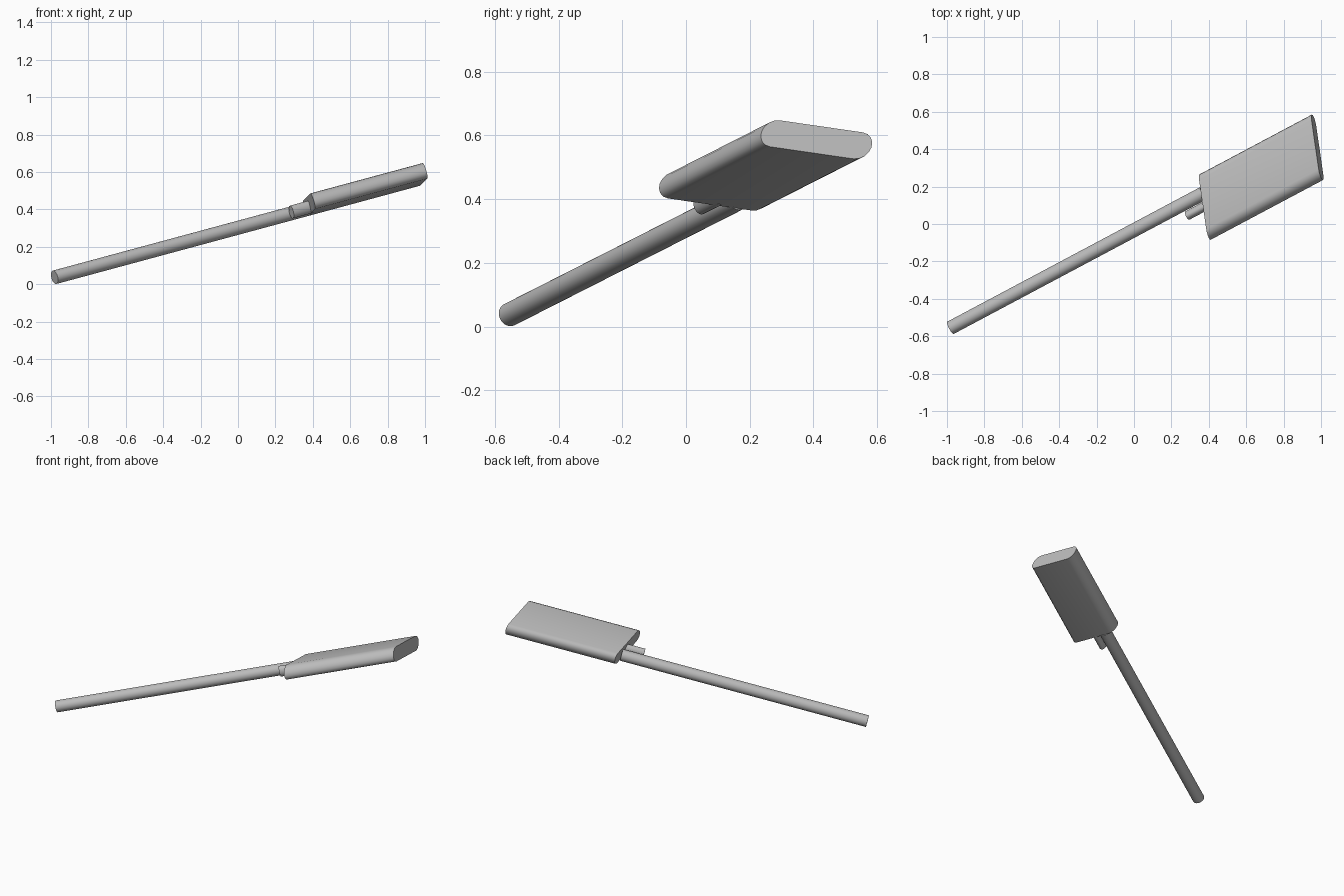
import bpy, bmesh, math
from mathutils import Vector

cube = bpy.data.objects.get("Cube")
if cube:
    bpy.data.objects.remove(cube, do_unlink=True)

grey = bpy.data.materials.new("plain_grey")
grey.use_nodes = True
colour = (0.5, 0.5, 0.5, 1)
grey.diffuse_color = colour
grey.node_tree.nodes["Principled BSDF"].inputs["Base Color"].default_value = colour

# Shared direction of handle, peg and head
along = Vector((1, 0.532, 0.27)).normalized()


def ring(a, b, count):
    """Ellipse profile with half axes a and b."""
    return [a * math.cos(i * math.tau / count) + b * math.sin(i * math.tau / count)
            for i in range(count)]


def pill(width, thick, round_part, steps):
    """Flat profile with two fully rounded sides."""
    pts = []
    for side in (1, -1):
        for i in range(steps + 1):
            ang = math.pi * (i / steps - 0.5)
            pts.append(side * (width * (0.5 - round_part + round_part * math.cos(ang))
                               + thick * 0.5 * math.sin(ang)))
    return pts


def sweep(name, profile, start, length):
    """Extrude a profile along the shared direction and cap both ends."""
    bm = bmesh.new()
    face = bm.faces.new([bm.verts.new(start + p) for p in profile])
    new = bmesh.ops.extrude_face_region(bm, geom=[face], use_keep_orig=True)["geom"]
    bmesh.ops.translate(bm, vec=along * length,
                        verts=[v for v in new if isinstance(v, bmesh.types.BMVert)])
    bmesh.ops.recalc_face_normals(bm, faces=bm.faces)
    mesh = bpy.data.meshes.new(name)
    bm.to_mesh(mesh)
    bm.free()
    mesh.materials.append(grey)
    obj = bpy.data.objects.new(name, mesh)
    bpy.context.collection.objects.link(obj)
    bpy.ops.object.select_all(action="DESELECT")
    obj.select_set(True)
    bpy.context.view_layer.objects.active = obj
    bpy.ops.object.shade_smooth_by_angle(angle=math.radians(40))
    return obj


# Long round handle
side = along.cross(Vector((0, 0, 1))).normalized()
up = side.cross(along)
sweep("handle", ring(side * 0.037, up * 0.037, 32), Vector((-0.981, -0.555, 0.037)), 1.575)

# Flat slanted head with rounded long sides
width = Vector((-0.05, 0.345, -0.05))
thick = Vector((-0.025, 0.03, 0.083))
head_length = 0.70
head_centre = Vector((0.68, 0.25, 0.506))
sweep("head", pill(width, thick, 0.12, 8), head_centre - along * head_length / 2, head_length)

# Short oval peg beside the handle
sweep("peg", ring(side * 0.025, up * 0.035, 24), Vector((0.285, 0.045, 0.386)), 0.13)
